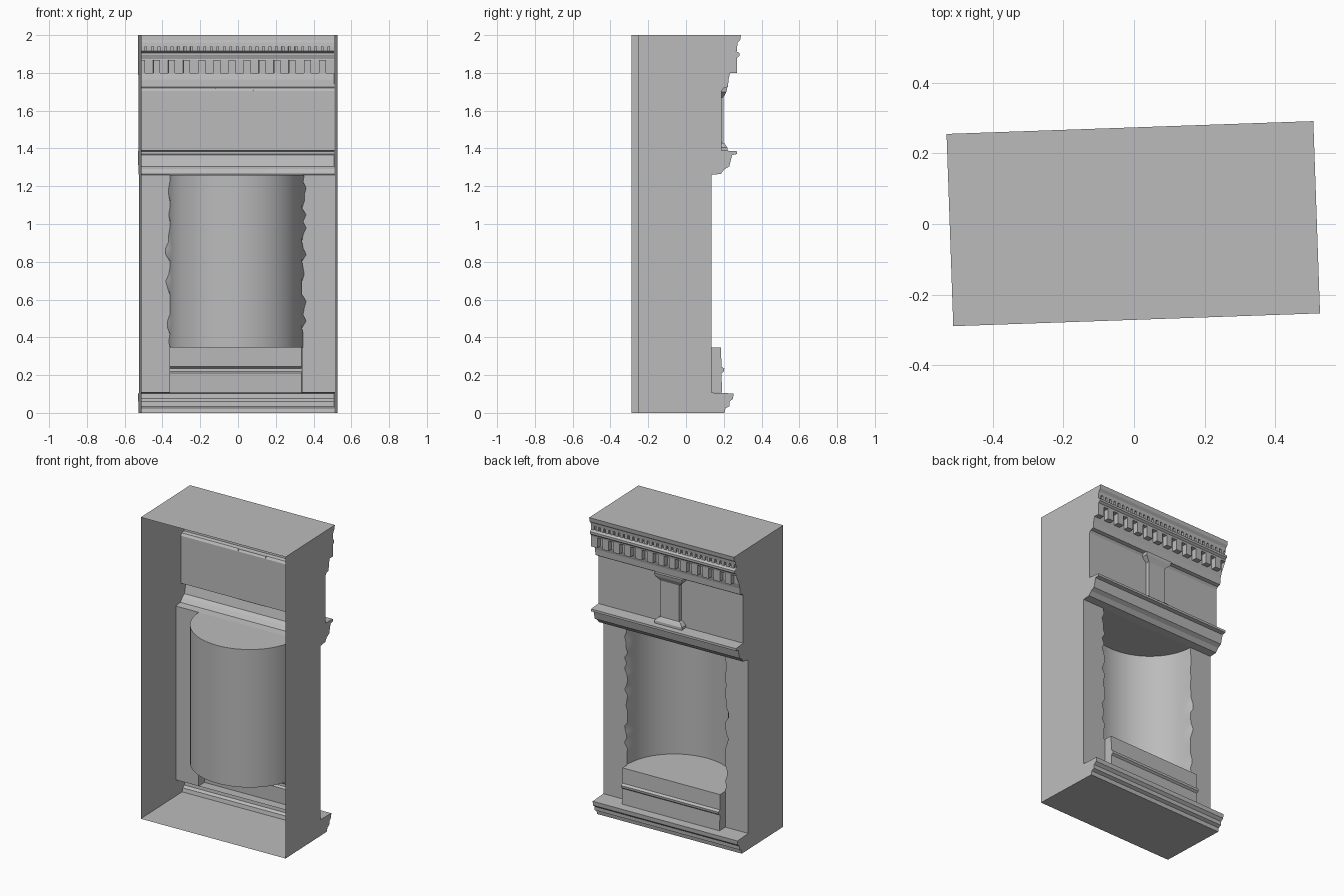
import bpy, bmesh, math, random

if "Cube" in bpy.data.objects:
    bpy.data.objects.remove(bpy.data.objects["Cube"])
random.seed(4)

stone = bpy.data.materials.new("grey stone")
stone.use_nodes = True
GREY = (0.5, 0.5, 0.5, 1)
stone.diffuse_color = GREY
stone.node_tree.nodes["Principled BSDF"].inputs["Base Color"].default_value = GREY

HALF, OPEN_Y, WALL_Y, FRIEZE_Y = 0.519, -0.272, 0.115, 0.17
NICHE_X, NICHE_R, FLOOR, CEIL = -0.005, 0.35, 0.345, 1.26


def finish(name, bm, smooth=False):
    """Turn a bmesh into an object, slightly turned about the vertical."""
    bmesh.ops.remove_doubles(bm, verts=bm.verts, dist=1e-5)
    bmesh.ops.recalc_face_normals(bm, faces=bm.faces)
    mesh = bpy.data.meshes.new(name)
    bm.to_mesh(mesh)
    bm.free()
    mesh.materials.append(stone)
    ob = bpy.data.objects.new(name, mesh)
    bpy.context.collection.objects.link(ob)
    ob.rotation_euler.z = math.radians(2)
    ob.location = (-0.002, 0.001, 0)
    if smooth:
        bpy.ops.object.select_all(action='DESELECT')
        ob.select_set(True)
        bpy.context.view_layer.objects.active = ob
        bpy.ops.object.shade_smooth_by_angle(angle=math.radians(35))
    return ob


def face(bm, pts):
    bm.faces.new([bm.verts.new(p) for p in pts])


def run(bm, profile, x0, x1):
    """Sweep a (y, z) profile sideways as a thin sheet."""
    for (ya, za), (yb, zb) in zip(profile, profile[1:]):
        face(bm, [(x0, ya, za), (x1, ya, za), (x1, yb, zb), (x0, yb, zb)])


def moulding(name, profile, x0=-HALF, x1=HALF):
    bm = bmesh.new()
    run(bm, profile, x0, x1)
    return finish(name, bm)


def toothed_band(name, z0, z1, back, front, count, fill):
    """Row of hollow teeth with the recesses between them."""
    bm = bmesh.new()
    pitch = 2 * HALF / count
    for i in range(count):
        a = -HALF + i * pitch
        b, c = a + pitch * (1 - fill), a + pitch
        run(bm, [(back, z0), (back, z1), (front, z1)], a, b)
        run(bm, [(back, z0), (front, z0), (front, z1)], b, c)
        for x in (b, c):
            face(bm, [(x, back, z0), (x, front, z0), (x, front, z1), (x, back, z1)])
    return finish(name, bm)


# Horizontal mouldings
base = [(0.185, 0), (0.19, 0.025), (0.21, 0.035), (0.212, 0.06), (0.23, 0.075),
        (0.233, 0.103), (WALL_Y, 0.107)]
ledge = [(WALL_Y, CEIL), (0.165, 1.265), (0.185, 1.29), (0.21, 1.305), (0.22, 1.345),
         (0.225, 1.365), (0.25, 1.37), (0.25, 1.385), (FRIEZE_Y, 1.39)]
architrave = [(FRIEZE_Y, 1.39), (FRIEZE_Y, 1.705), (0.18, 1.72), (0.203, 1.725),
              (0.206, 1.765), (0.215, 1.8)]
corona = [(0.25, 1.868), (0.252, 1.88), (0.265, 1.89), (0.265, 1.905), (0.245, 1.915)]
crown = [(0.252, 1.94), (0.255, 1.96), (0.268, 1.975), (0.272, 2)]
moulding("base_moulding", base)
moulding("ledge_moulding", ledge)
moulding("frieze_and_architrave", architrave)
moulding("corona_moulding", corona)
moulding("crown_moulding", crown)
toothed_band("dentils", 1.8, 1.868, 0.215, 0.25, 13, 0.55)
toothed_band("bead_row", 1.915, 1.94, 0.238, 0.252, 30, 0.6)

# Side walls, top and bottom of the open-backed case
outline = base + ledge + architrave + corona + crown
bm = bmesh.new()
for x in (-HALF, HALF):
    face(bm, [(x, OPEN_Y, 0)] + [(x, y, z) for y, z in outline] + [(x, OPEN_Y, 2)])
run(bm, [(OPEN_Y, 0), outline[0]], -HALF, HALF)
run(bm, [(OPEN_Y, 2), outline[-1]], -HALF, HALF)
finish("case_walls", bm)

# Worn niche edges shared by the jambs and the niche wall
ROWS, ARC = 26, 32
levels = [FLOOR + (CEIL - FLOOR) * i / ROWS for i in range(ROWS + 1)]
wear = {s: [random.choice((0, 0, 0.006, 0.012, 0.022)) for _ in levels] for s in (-1, 1)}


def edge(s, i):
    return NICHE_X + s * (NICHE_R + wear[s][i])


# Flat jambs either side of the niche
bm = bmesh.new()
for s in (-1, 1):
    run(bm, [(WALL_Y, 0.107), (WALL_Y, FLOOR)], s * HALF, NICHE_X + s * NICHE_R)
    for i in range(ROWS):
        face(bm, [(s * HALF, WALL_Y, levels[i]), (edge(s, i), WALL_Y, levels[i]),
                  (edge(s, i + 1), WALL_Y, levels[i + 1]), (s * HALF, WALL_Y, levels[i + 1])])
finish("jambs", bm)

# Half-round niche wall with its floor and ceiling
bm = bmesh.new()


def niche_point(i, j):
    t = math.pi * j / ARC
    if j in (0, ARC):
        return (edge(1 if j == 0 else -1, i), WALL_Y, levels[i])
    return (NICHE_X + NICHE_R * math.cos(t), WALL_Y - 0.335 * math.sin(t), levels[i])


for i in range(ROWS):
    for j in range(ARC):
        face(bm, [niche_point(i, j), niche_point(i, j + 1),
                  niche_point(i + 1, j + 1), niche_point(i + 1, j)])
for i in (0, ROWS):
    face(bm, [niche_point(i, j) for j in range(ARC + 1)])
finish("niche", bm, smooth=True)

# Projecting plinth under the niche
plinth = [(WALL_Y, 0.107), (0.178, 0.107), (0.175, 0.21), (0.188, 0.22), (0.19, 0.235),
          (0.175, 0.245), (0.172, FLOOR), (WALL_Y, FLOOR)]
bm = bmesh.new()
left, right = NICHE_X - NICHE_R, NICHE_X + NICHE_R
run(bm, plinth[1:], left, right)
for x in (left, right):
    face(bm, [(x, y, z) for y, z in plinth])
finish("plinth", bm)

# Small central pilaster: (z, half width, projection) rings
rings = [(1.388, 0.098, 0.045), (1.405, 0.098, 0.045), (1.425, 0.08, 0.032),
         (1.43, 0.066, 0.025), (1.67, 0.066, 0.025), (1.7, 0.098, 0.04), (1.722, 0.1, 0.045)]
bm = bmesh.new()


def ring(z, w, d):
    x = -0.01
    y = FRIEZE_Y
    return [(x - w, y, z), (x - w, y + d, z), (x + w, y + d, z), (x + w, y, z)]


for lo, hi in zip(rings, rings[1:]):
    a, b = ring(*lo), ring(*hi)
    for k in range(3):
        face(bm, [a[k], a[k + 1], b[k + 1], b[k]])
face(bm, ring(*rings[0]))
face(bm, ring(*rings[-1]))
finish("central_pilaster", bm)
